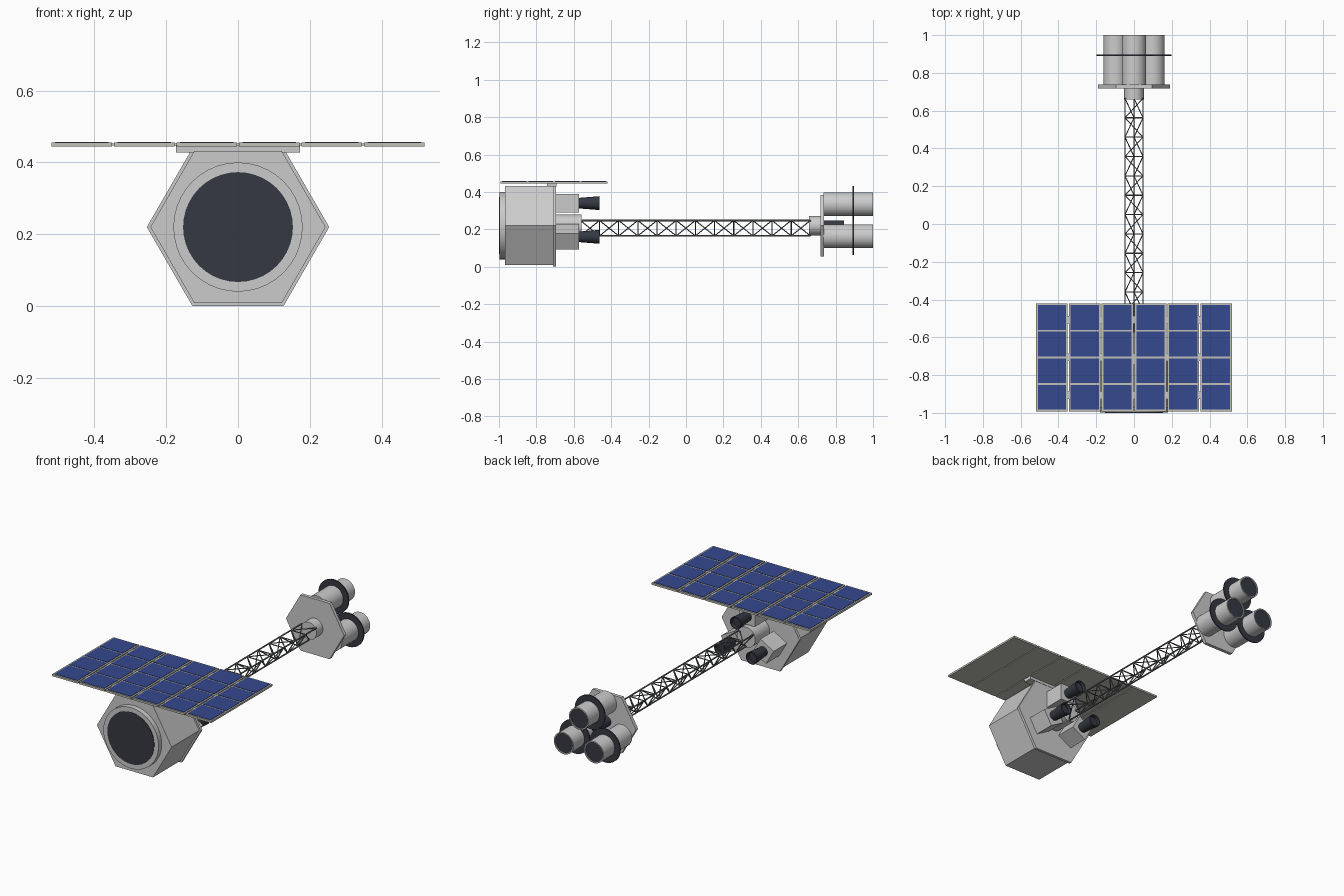
import bpy, bmesh, math
from mathutils import Vector, Matrix

if "Cube" in bpy.data.objects:
    bpy.data.objects.remove(bpy.data.objects["Cube"])

ZC = 0.22  # height of the long axis


def material(name, rgb):
    m = bpy.data.materials.new(name)
    m.diffuse_color = (*rgb, 1)
    m.use_nodes = True
    m.node_tree.nodes["Principled BSDF"].inputs["Base Color"].default_value = m.diffuse_color
    return m


DARK = material("dark", (0.035, 0.04, 0.055))
BLUE = material("cell_blue", (0.035, 0.065, 0.27))
FRAME = material("panel_frame", (0.55, 0.54, 0.48))
STRUT = material("strut_grey", (0.16, 0.17, 0.18))


def finish(name, bm, mat=None, smooth=False):
    bmesh.ops.recalc_face_normals(bm, faces=bm.faces)
    me = bpy.data.meshes.new(name)
    bm.to_mesh(me)
    bm.free()
    ob = bpy.data.objects.new(name, me)
    bpy.context.collection.objects.link(ob)
    if mat:
        me.materials.append(mat)
    if smooth:
        bpy.context.view_layer.objects.active = ob
        bpy.ops.object.select_all(action='DESELECT')
        ob.select_set(True)
        bpy.ops.object.shade_smooth_by_angle(angle=math.radians(35))
    return ob


def turned(name, profile, x=0, z=ZC, sides=32, mat=None):
    """Closed solid turned about a line along y; profile is (radius, y)."""
    bm = bmesh.new()
    rings = []
    for r, y in profile:
        rings.append([bm.verts.new((x + r * math.cos(2 * math.pi * i / sides), y,
                                    z + r * math.sin(2 * math.pi * i / sides)))
                      for i in range(sides)])
    for a, b in zip(rings, rings[1:]):
        for i in range(sides):
            j = (i + 1) % sides
            bm.faces.new((a[i], a[j], b[j], b[i]))
    bm.faces.new(rings[0])
    bm.faces.new(rings[-1])
    return finish(name, bm, mat, sides > 8)


def add_box(bm, centre, size, turn=0):
    m = (Matrix.Translation(centre) @ Matrix.Rotation(turn, 4, 'Y')
         @ Matrix.Diagonal((*size, 1)))
    bmesh.ops.create_cube(bm, size=1, matrix=m)


def box(name, centre, size, turn=0, mat=None):
    bm = bmesh.new()
    add_box(bm, centre, size, turn)
    return finish(name, bm, mat)


def add_rod(bm, a, b, r):
    a, b = Vector(a), Vector(b)
    d = b - a
    m = Matrix.Translation((a + b) / 2) @ d.to_track_quat('Z', 'Y').to_matrix().to_4x4()
    bmesh.ops.create_cone(bm, cap_ends=True, segments=6, radius1=r, radius2=r,
                          depth=d.length, matrix=m)


def around(radius, degrees):
    a = math.radians(degrees)
    return radius * math.cos(a), ZC + radius * math.sin(a)


# Hexagonal main body, rear deck and round front cover
turned("main_body", [(0.244, -0.967), (0.244, -0.71)], sides=6)
turned("rear_deck", [(0.254, -0.711), (0.254, -0.695)], sides=6)
turned("front_ring", [(0.18, -0.968), (0.18, -0.998)], sides=40)
turned("front_cover", [(0.153, -0.99), (0.153, -1.0)], sides=40, mat=DARK)

# Three instrument boxes with flared dark baffles
for n, deg in enumerate((90, 210, 330), 1):
    x, z = around(0.12, deg)
    box(f"instrument_box_{n}", (x, -0.634, z), (0.1, 0.126, 0.1), math.radians(90 - deg))
    turned(f"baffle_{n}", [(0.028, -0.575), (0.037, -0.463), (0.032, -0.463),
                           (0.029, -0.48)], x, z, 20, DARK)

# Mast canister and triangular truss mast
turned("mast_canister", [(0.06, -0.70), (0.06, -0.56)])
bm = bmesh.new()
BAYS, Y0, Y1 = 12, -0.565, 0.665
corners = [around(0.055, d) for d in (30, 150, 270)]
for k, (x, z) in enumerate(corners):
    add_rod(bm, (x, Y0, z), (x, Y1, z), 0.0045)
    nx, nz = corners[(k + 1) % 3]
    for i in range(BAYS + 1):
        y = Y0 + (Y1 - Y0) * i / BAYS
        add_rod(bm, (x, y, z), (nx, y, nz), 0.0035)
        if i < BAYS:
            ya, yb = y, y + (Y1 - Y0) / BAYS
            if i % 2:
                ya, yb = yb, ya
            add_rod(bm, (x, ya, z), (nx, yb, nz), 0.003)
finish("truss_mast", bm, STRUT)

# Far bench with mast collar
turned("mast_collar", [(0.052, 0.658), (0.052, 0.725)])
turned("optics_bench", [(0.19, 0.718), (0.19, 0.738)], sides=6)
turned("centre_sensor", [(0.028, 0.735), (0.028, 0.845)], sides=20, mat=DARK)

# Three telescope tubes, each with a dark collar disc and dark aperture
for n, deg in enumerate((90, 210, 330), 1):
    x, z = around(0.114, deg)
    turned(f"telescope_tube_{n}", [(0.064, 0.736), (0.064, 1.0), (0.057, 1.0),
                                   (0.057, 0.985)], x, z)
    turned(f"telescope_disc_{n}", [(0.099, 0.89), (0.099, 0.897)], x, z, 32, DARK)
    turned(f"telescope_aperture_{n}", [(0.057, 0.98), (0.057, 0.994)], x, z, 32, DARK)

# Solar array: six panels, four cells each, joined by hinges
PITCH, PY, PZ = 0.174, -0.706, 0.45
panels, cells, hinges = bmesh.new(), bmesh.new(), bmesh.new()
for i in range(6):
    px = (i - 2.5) * PITCH
    add_box(panels, (px, PY, PZ), (0.168, 0.572, 0.011))
    for j in range(4):
        add_box(cells, (px, PY + (j - 1.5) * 0.141, PZ + 0.0055), (0.149, 0.131, 0.004))
    if i < 5:
        for y in (-0.2, 0, 0.2):
            add_box(hinges, (px + PITCH / 2, PY + y, PZ), (0.012, 0.04, 0.006))
finish("solar_panels", panels, FRAME)
finish("solar_cells", cells, BLUE)
finish("panel_hinges", hinges)

# Bracket that holds the array on the body
box("array_bracket", (0, -0.718, 0.438), (0.345, 0.05, 0.02))
